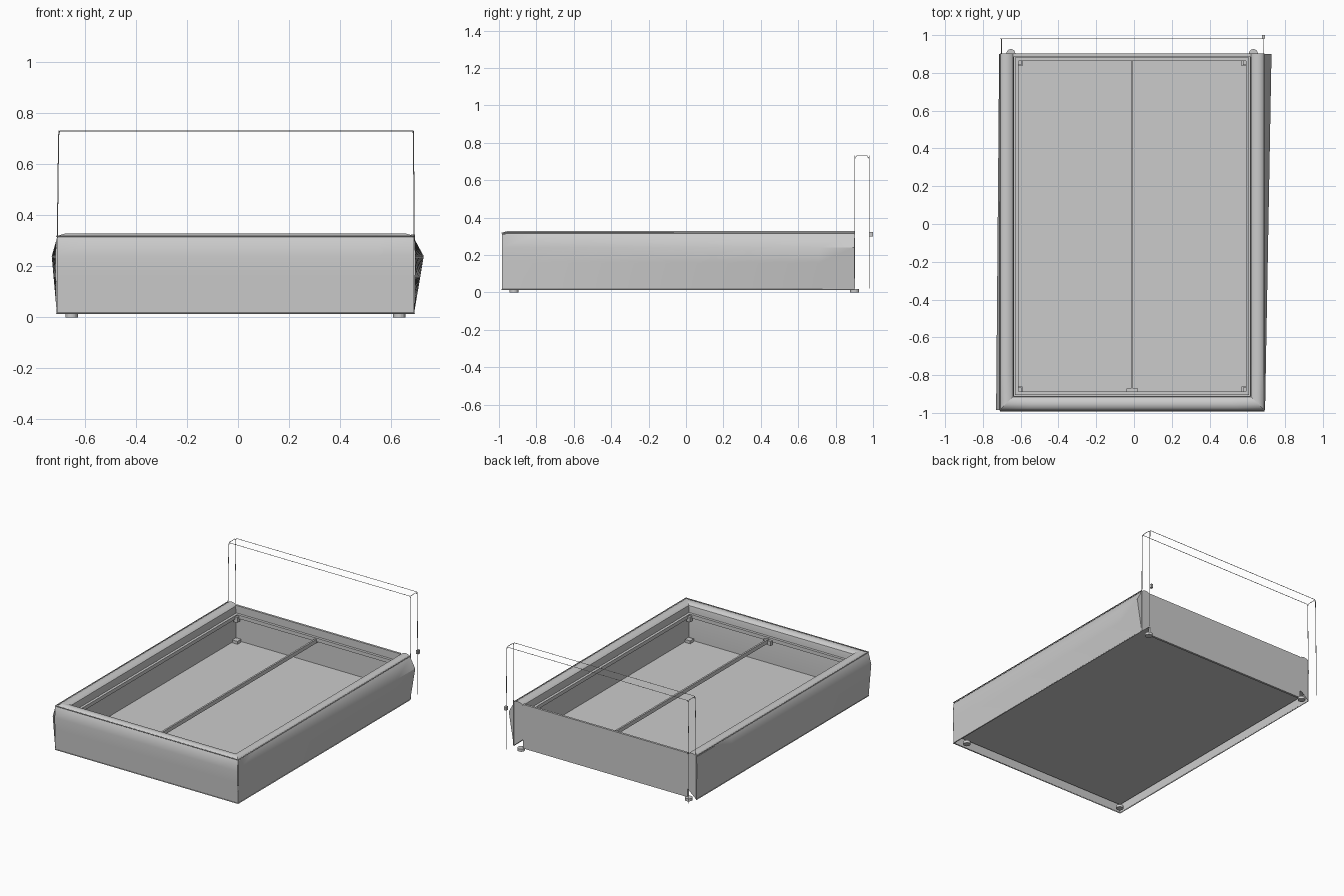
import bpy, bmesh
from mathutils import Vector

if "Cube" in bpy.data.objects:
    bpy.data.objects.remove(bpy.data.objects["Cube"])

XL, XR, YF, YB = -0.71, 0.69, -0.985, 0.9   # outer plan of the padded rails
XC = (XL + XR) / 2


def box(name, x0, x1, y0, y1, z0, z1):
    bm = bmesh.new()
    bmesh.ops.create_cube(bm, size=1)
    for v in bm.verts:
        v.co = Vector((x0 + (v.co.x + .5) * (x1 - x0),
                       y0 + (v.co.y + .5) * (y1 - y0),
                       z0 + (v.co.z + .5) * (z1 - z0)))
    me = bpy.data.meshes.new(name)
    bm.to_mesh(me)
    bm.free()
    ob = bpy.data.objects.new(name, me)
    bpy.context.collection.objects.link(ob)
    return ob


def piping(name, pts, r=0.002):
    cu = bpy.data.curves.new(name, 'CURVE')
    cu.dimensions = '3D'
    cu.bevel_depth = r
    cu.bevel_resolution = 1
    cu.use_fill_caps = True
    sp = cu.splines.new('POLY')
    sp.points.add(len(pts) - 1)
    for p, co in zip(sp.points, pts):
        p.co = (*co, 1)
    ob = bpy.data.objects.new(name, cu)
    bpy.context.collection.objects.link(ob)


# Padded rails: inverted-U cloth section (inward offset, height), open below
PROFILE = [(0, .015), (0, .08), (0, .16), (0, .24), (0, .31), (.01, .322), (.03, .328),
           (.055, .325), (.07, .312), (.075, .285), (.075, .08)]


def rail(name, a, b, na, nb, out, bulge, cap=None, n=10):
    bm = bmesh.new()
    rows = []
    for i in range(n + 1):
        t = i / n
        row = []
        for u, z in PROFILE:
            p = (Vector(a) + Vector(na) * u).lerp(Vector(b) + Vector(nb) * u, t)
            w = 0 if u else max(0, min((z - .015) / .225, (.31 - z) / .07))
            p += Vector(out) * w * (bulge[0] + (bulge[1] - bulge[0]) * t)
            row.append(bm.verts.new((p.x, p.y, z)))
        rows.append(row)
    for r0, r1 in zip(rows, rows[1:]):
        for j in range(len(PROFILE) - 1):
            bm.faces.new((r0[j], r0[j + 1], r1[j + 1], r1[j]))
    if cap is not None:
        bm.faces.new(rows[cap])
    bmesh.ops.recalc_face_normals(bm, faces=bm.faces)
    me = bpy.data.meshes.new(name)
    bm.to_mesh(me)
    bm.free()
    ob = bpy.data.objects.new(name, me)
    bpy.context.collection.objects.link(ob)
    bpy.ops.object.select_all(action='DESELECT')
    ob.select_set(True)
    bpy.context.view_layer.objects.active = ob
    bpy.ops.object.shade_smooth_by_angle(angle=0.6)


rail("left_rail", (XL, YF), (XL, YB), (1, 1), (1, 0), (-1, 0), (.02, .004), cap=-1)
rail("right_rail", (XR, YF), (XR, YB), (-1, 1), (-1, 0), (1, 0), (.004, .038), cap=-1)
rail("foot_rail", (XL, YF), (XR, YF), (1, 1), (-1, 1), (0, -1), (.008, .008))

# Back panel and storage floor
box("back_panel", XL + .07, XR - .07, .885, YB, .015, .32)
box("storage_floor", XL + .01, XR - .01, YF + .01, YB - .005, .07, .08)

# Mattress support frame, centre bar and catch
ix0, ix1, iy0, iy1 = -.63, .61, -.905, .882
for nm, x0, x1 in (("left", ix0, ix0 + .018), ("right", ix1 - .018, ix1)):
    box("support_" + nm, x0, x1, iy0, iy1, .245, .27)
for nm, y0, y1 in (("front", iy0, iy0 + .018), ("back", iy1 - .018, iy1)):
    box("support_" + nm, ix0, ix1, y0, y1, .245, .27)
box("centre_bar", XC - .006, XC + .006, iy0, iy1, .235, .262)
box("centre_catch", XC - .03, XC + .03, iy0 + .015, iy0 + .035, .225, .255)

# Corner brackets, corner blocks and feet
for sx in (-1, 1):
    for y in (iy0 + .025, iy1 - .025):
        x = XC + sx * .6
        box("corner_bracket", x - .014, x + .014, y - .014, y + .014, .225, .262)
        box("corner_block", x - .02, x + .02, y - .02, y + .02, .08, .1)
    for y in (-.92, .902):
        bpy.ops.mesh.primitive_cylinder_add(vertices=20, radius=.024, depth=.018,
                                            location=(XC + sx * .642, y, .009))
        bpy.context.object.name = "foot"

# Small bracket behind the headboard
box("headboard_bracket", XR - .012, XR + .004, .982, 1.0, .298, .324)

# Headboard piping: front and back outlines joined at the ends
c = .012
for nm, y in (("front", YB + .002), ("back", .98)):
    piping("headboard_piping_" + nm,
           [(XL + .002, y, .02), (XL + .002, y, .32), (XL + .007, y, .73 - c), (XL + .012, y, .73),
            (XR - .005, y, .73), (XR - .002, y, .73 - c), (XR, y, .32), (XR, y, .02)])
for nm, x in (("left", XL + .008), ("right", XR - .003)):
    piping("headboard_piping_" + nm,
           [(x, YB + .002, .715), (x, YB + .012, .73), (x, .968, .73), (x, .98, .715)])

# Seam piping round the rail top and hem
for nm, z in (("top", .318), ("hem", .016)):
    piping("rail_seam_" + nm, [(XL, YB, z), (XL, YF, z), (XR, YF, z), (XR, YB, z)], .003)
